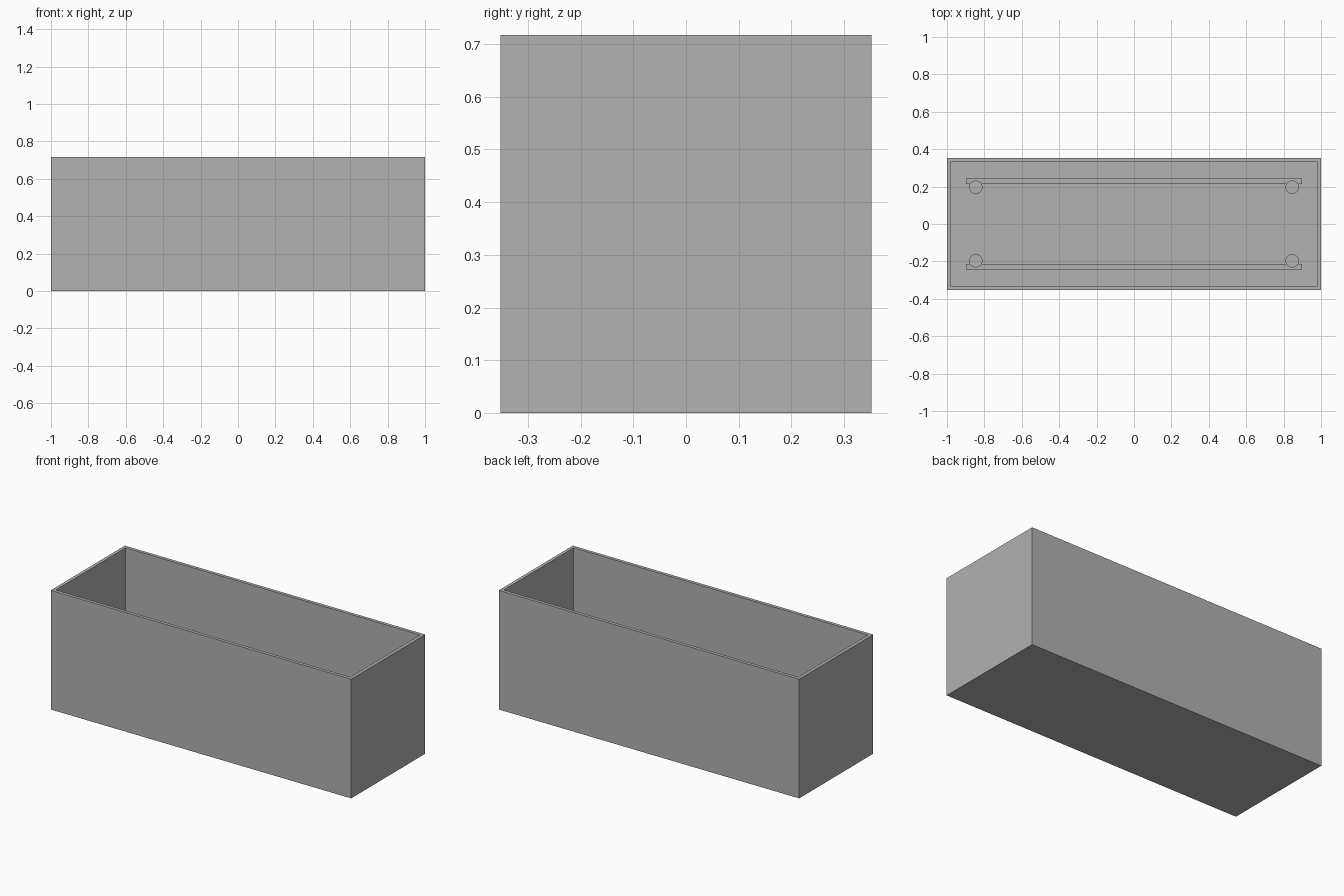
import bpy
import bmesh
from mathutils import Matrix, Vector

cube = bpy.data.objects.get("Cube")
if cube:
    bpy.data.objects.remove(cube, do_unlink=True)

LENGTH, DEPTH, HEIGHT = 2.0, 0.704, 0.717
WALL = 0.02

grey = bpy.data.materials.new("plain grey")
grey.use_nodes = True
grey.diffuse_color = (0.445, 0.445, 0.445, 1)
grey.node_tree.nodes["Principled BSDF"].inputs["Base Color"].default_value = grey.diffuse_color


def add_object(name, bm):
    bmesh.ops.recalc_face_normals(bm, faces=bm.faces)
    mesh = bpy.data.meshes.new(name)
    bm.to_mesh(mesh)
    bm.free()
    mesh.materials.append(grey)
    obj = bpy.data.objects.new(name, mesh)
    bpy.context.collection.objects.link(obj)
    return obj


def box(bm, size, centre):
    matrix = Matrix.Translation(centre) @ Matrix.Diagonal((*size, 1))
    return bmesh.ops.create_cube(bm, size=1, matrix=matrix)


# Open trough: inset the top face of a block, then push it down to the floor
bm = bmesh.new()
box(bm, (LENGTH, DEPTH, HEIGHT), (0, 0, HEIGHT / 2))
top = max(bm.faces, key=lambda f: f.calc_center_median().z)
bmesh.ops.inset_region(bm, faces=[top], thickness=WALL, use_even_offset=True)
hole = bmesh.ops.extrude_discrete_faces(bm, faces=[top])["faces"][0]
bmesh.ops.translate(bm, verts=hole.verts, vec=Vector((0, 0, WALL - HEIGHT)))
add_object("trough", bm)

for side, y_sign in (("front", -1), ("back", 1)):
    # Long rail lying on the floor
    bm = bmesh.new()
    box(bm, (1.794, 0.03, 0.03), (0, y_sign * 0.23, WALL + 0.015))
    add_object(side + "_floor_rail", bm)

    # Round peg at each end of the rail
    for end, x_sign in (("left", 1), ("right", -1)):
        bm = bmesh.new()
        bmesh.ops.create_cone(bm, cap_ends=True, segments=32, radius1=0.036,
                              radius2=0.036, depth=0.04,
                              matrix=Matrix.Translation((x_sign * 0.846, y_sign * 0.197, WALL + 0.02)))
        peg = add_object(f"{side}_{end}_peg", bm)
        for face in peg.data.polygons:
            face.use_smooth = abs(face.normal.z) < 0.5
        for edge in peg.data.edges:
            a, b = (peg.data.vertices[i].co.z for i in edge.vertices)
            edge.use_edge_sharp = abs(a - b) < 0.001
